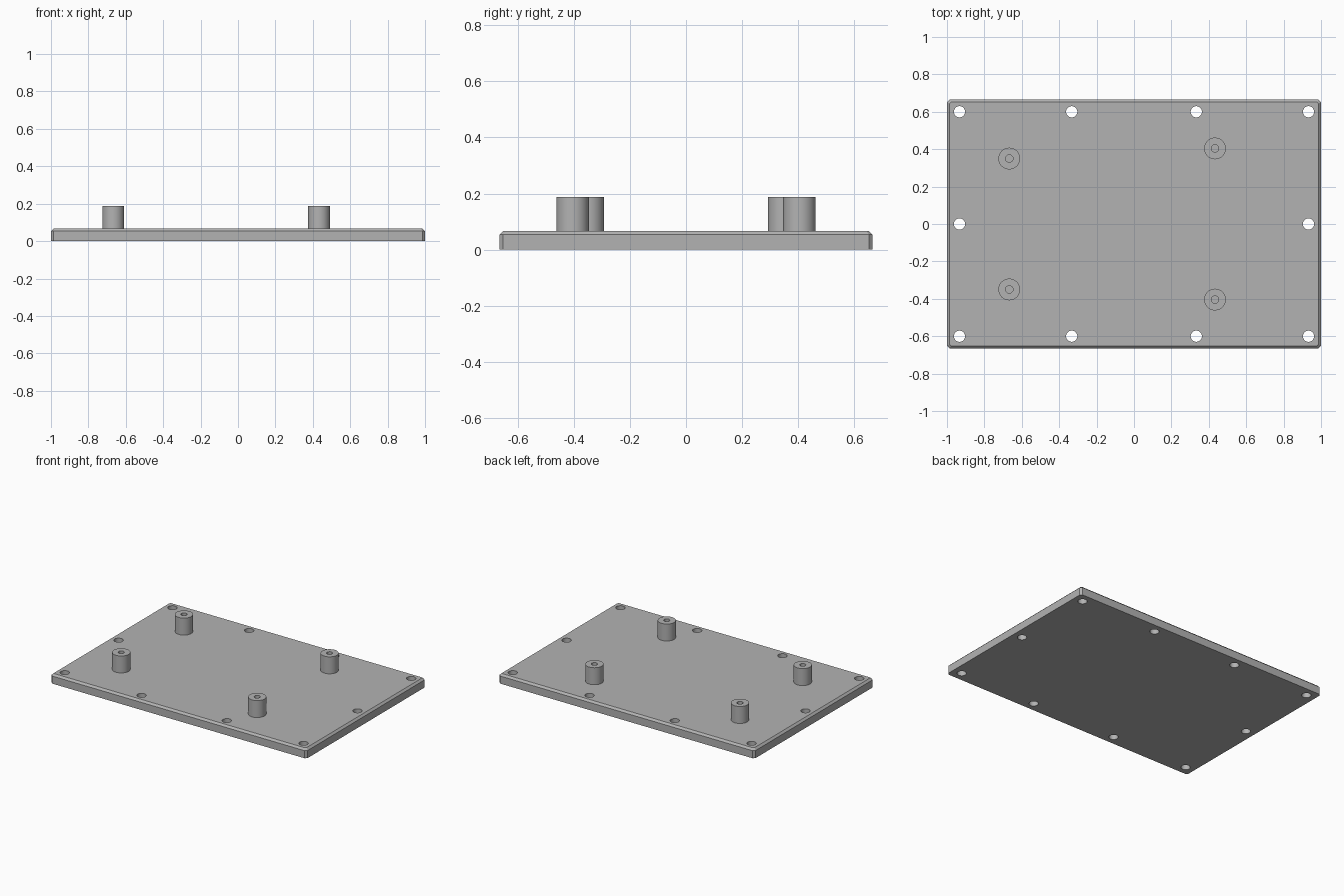
import bpy, bmesh, math

if "Cube" in bpy.data.objects:
    bpy.data.objects.remove(bpy.data.objects["Cube"], do_unlink=True)

HALF_X, HALF_Y, THICK, CHAMFER = 1.0, 0.665, 0.067, 0.0135
POST_TOP, POST_R, BORE_R, HOLE_R = 0.187, 0.058, 0.02, 0.03
SIDES = 48

grey = bpy.data.materials.new("light grey")
grey.use_nodes = True
colour = (0.45, 0.45, 0.45, 1)
grey.diffuse_color = colour
grey.node_tree.nodes["Principled BSDF"].inputs["Base Color"].default_value = colour


def add_object(name, bm):
    bmesh.ops.recalc_face_normals(bm, faces=bm.faces)
    mesh = bpy.data.meshes.new(name)
    bm.to_mesh(mesh)
    bm.free()
    obj = bpy.data.objects.new(name, mesh)
    mesh.materials.append(grey)
    bpy.context.collection.objects.link(obj)
    return obj


def smooth(obj):
    bpy.ops.object.select_all(action="DESELECT")
    obj.select_set(True)
    bpy.context.view_layer.objects.active = obj
    bpy.ops.object.shade_smooth_by_angle(angle=math.radians(30))


# Plate: chamfered upright corners and top rim, square bottom edge
def octagon(bm, inset, z):
    x, y, c = HALF_X - inset, HALF_Y - inset, CHAMFER
    if inset:
        c *= 0.6
    corners = [(x, y - c), (x - c, y), (c - x, y), (-x, y - c),
               (-x, c - y), (c - x, -y), (x - c, -y), (x, c - y)]
    return [bm.verts.new((px, py, z)) for px, py in corners]


bm = bmesh.new()
rings = [octagon(bm, 0, 0), octagon(bm, 0, THICK - CHAMFER), octagon(bm, CHAMFER, THICK)]
for low, high in zip(rings, rings[1:]):
    for i in range(8):
        j = (i + 1) % 8
        bm.faces.new((low[i], low[j], high[j], high[i]))
bm.faces.new(rings[0])
bm.faces.new(rings[-1])
plate = add_object("base_plate", bm)

# Screw holes around the rim
holes = [(x, y) for x in (-0.933, -0.333, 0.333, 0.933) for y in (-0.6, 0.6)]
holes += [(-0.933, 0), (0.933, 0)]
bm = bmesh.new()
for x, y in holes:
    made = bmesh.ops.create_cone(bm, cap_ends=True, segments=SIDES, radius1=HOLE_R,
                                 radius2=HOLE_R, depth=0.3)
    bmesh.ops.translate(bm, verts=made["verts"], vec=(x, y, 0))
cutter = add_object("screw_hole_cutter", bm)
cutter.hide_render = True
cut = plate.modifiers.new("screw_holes", "BOOLEAN")
cut.operation = "DIFFERENCE"
cut.solver = "EXACT"
cut.object = cutter
bpy.context.view_layer.objects.active = plate
bpy.ops.object.modifier_apply(modifier=cut.name)
bpy.data.objects.remove(cutter, do_unlink=True)
smooth(plate)


# Standoff posts with a blind bore, turned from one profile
def standoff(name, x, y):
    bm = bmesh.new()
    profile = [(POST_R, THICK), (POST_R, POST_TOP), (BORE_R, POST_TOP), (BORE_R, THICK + 0.001)]
    loops = []
    for r, z in profile:
        loops.append([bm.verts.new((r * math.cos(a), r * math.sin(a), z))
                      for a in (math.tau * i / SIDES for i in range(SIDES))])
    for low, high in zip(loops, loops[1:]):
        for i in range(SIDES):
            j = (i + 1) % SIDES
            bm.faces.new((low[i], low[j], high[j], high[i]))
    bm.faces.new(loops[0])
    bm.faces.new(loops[-1])
    obj = add_object(name, bm)
    obj.location = (x, y, 0)
    smooth(obj)


for side, x, y in (("right", -0.667, 0.35), ("left", 0.433, 0.404)):
    standoff("front_" + side + "_standoff", x, -y)
    standoff("back_" + side + "_standoff", x, y)
